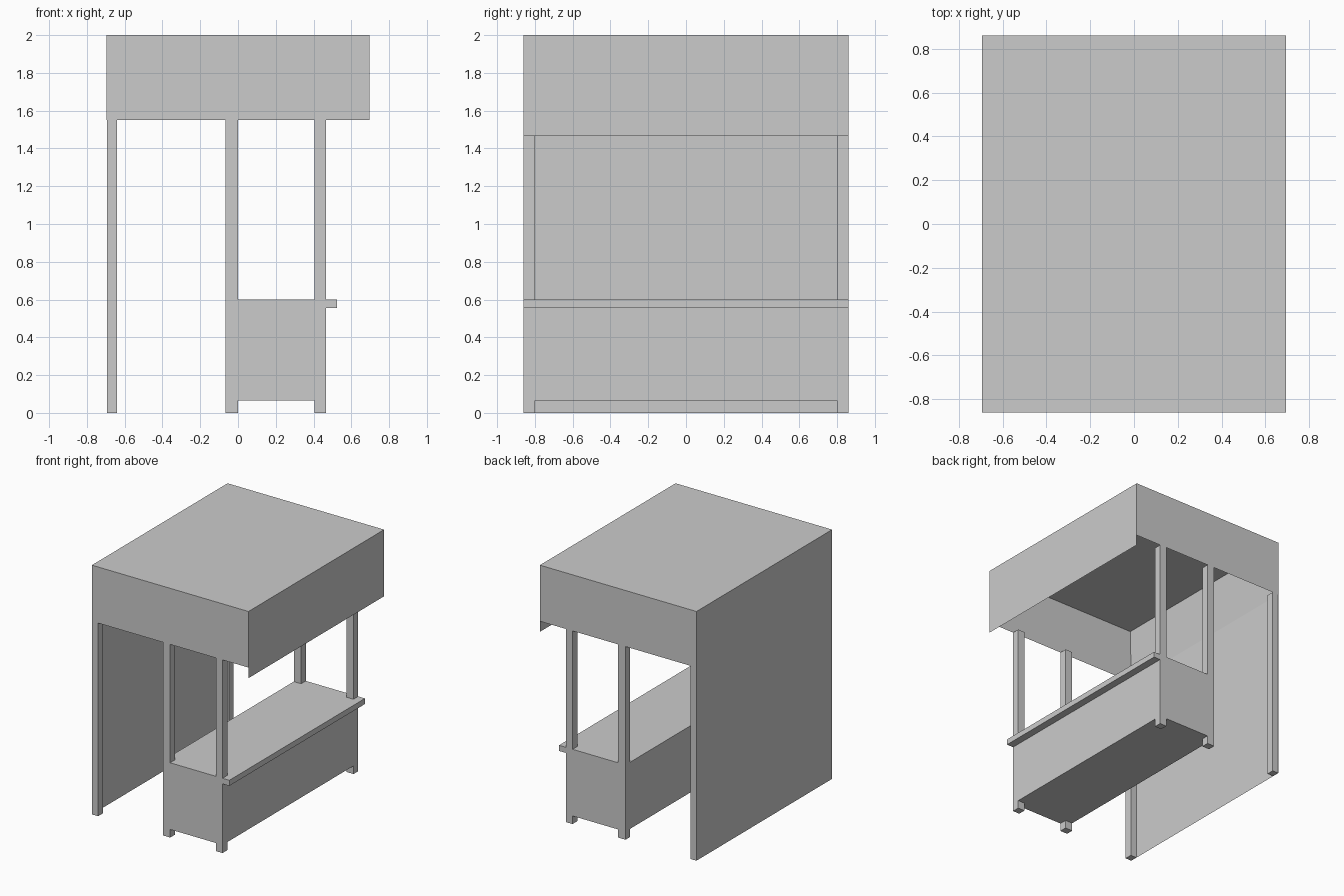
import bpy, bmesh
from mathutils import Vector

if "Cube" in bpy.data.objects:
    bpy.data.objects.remove(bpy.data.objects["Cube"])

HX, HY = 0.695, 0.86      # half size of the stall
T = 0.06                  # timber thickness
EAVE = 1.55               # underside of the canopy rim


def finish(name, bm):
    me = bpy.data.meshes.new(name)
    bm.to_mesh(me)
    bm.free()
    ob = bpy.data.objects.new(name, me)
    bpy.context.collection.objects.link(ob)
    return ob


def box_bm(x0, x1, y0, y1, z0, z1):
    bm = bmesh.new()
    bmesh.ops.create_cube(bm, size=1)
    for v in bm.verts:
        v.co = Vector((x0 if v.co.x < 0 else x1,
                       y0 if v.co.y < 0 else y1,
                       z0 if v.co.z < 0 else z1))
    return bm


def box(name, *dims):
    return finish(name, box_bm(*dims))


def sheet(name, x, z0, z1):
    """Thin upright cloth across the full width."""
    bm = bmesh.new()
    corners = [(-HY, z0), (HY, z0), (HY, z1), (-HY, z1)]
    bm.faces.new([bm.verts.new((x, y, z)) for y, z in corners])
    return finish(name, bm)


# Canopy: box hollowed from below, leaving a rim and a ceiling
bm = box_bm(-HX, HX, -HY, HY, EAVE, 2.0)
bm.normal_update()
under = min(bm.faces, key=lambda f: f.normal.z)
bmesh.ops.inset_region(bm, faces=[under], thickness=T, use_even_offset=True)
bmesh.ops.translate(bm, verts=under.verts[:], vec=(0, 0, 2.0 - T - EAVE))
bmesh.ops.recalc_face_normals(bm, faces=bm.faces[:])
finish("canopy", bm)

# Cloth hanging below the canopy at the counter side and the rear
sheet("front_valance", HX, 1.465, EAVE)
sheet("back_wall", -HX, 0, EAVE)

# Three pairs of posts
for name, x0, x1 in (("rear_post", -HX + 0.001, -0.64),
                     ("middle_post", -0.065, 0.0),
                     ("counter_post", 0.405, 0.465)):
    for side, y0 in (("left", -HY), ("right", HY - T)):
        box(f"{name}_{side}", x0, x1, y0, y0 + T, 0, EAVE)

# Counter body and the ledge along its customer side
box("counter", -0.065, 0.465, -HY, HY, 0.065, 0.6)
box("counter_ledge", 0.465, 0.525, -HY, HY, 0.555, 0.6)
